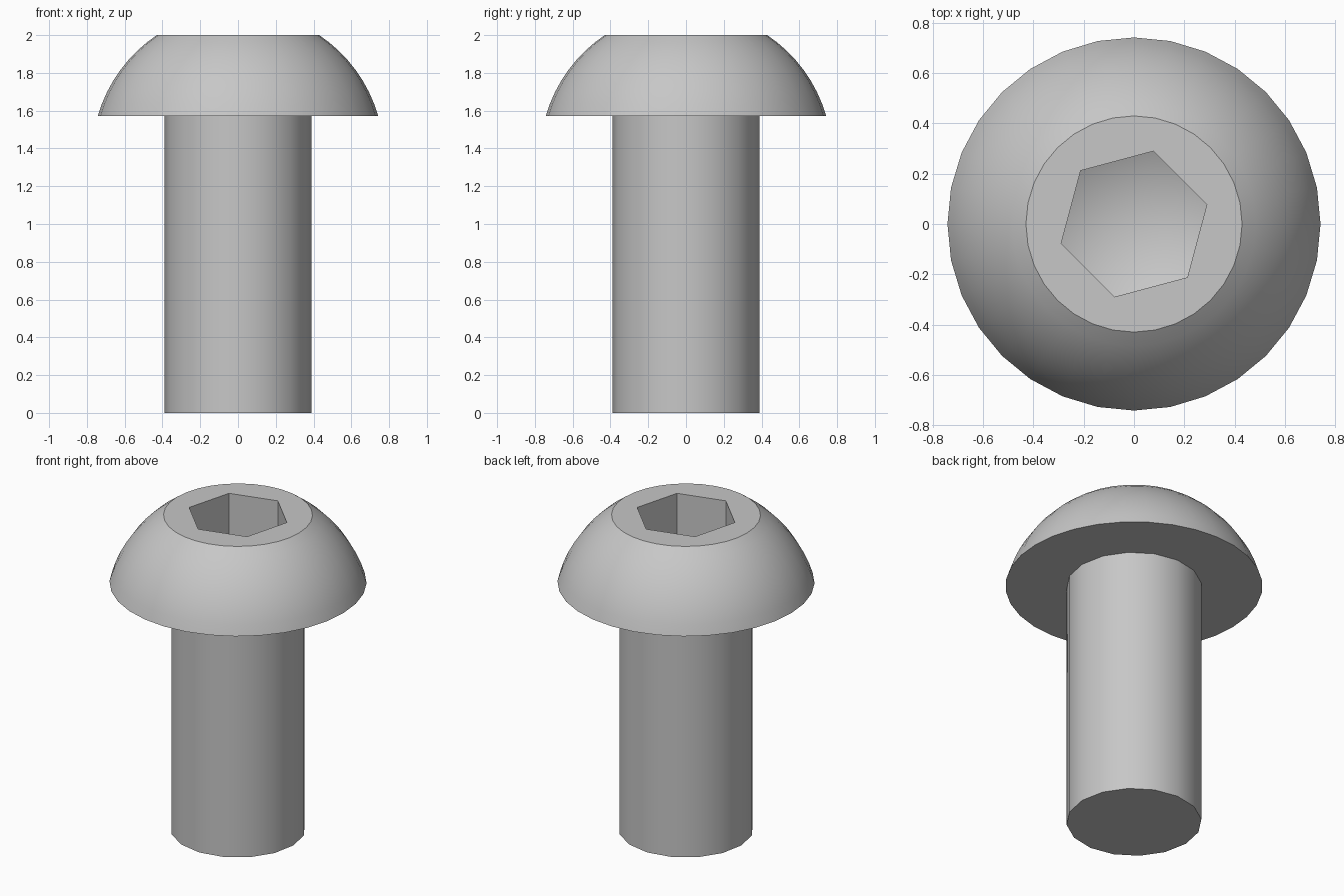
import bpy, bmesh
from math import sin, cos, pi, radians, asin, sqrt

cube = bpy.data.objects.get("Cube")
if cube:
    bpy.data.objects.remove(cube, do_unlink=True)

TOP, UNDER = 2.0, 1.573          # head top and underside heights
HEAD_R, FLAT_R, SHANK_R = 0.742, 0.43, 0.39
SOCKET_R, SOCKET_FLOOR, SOCKET_TIP = 0.30, 1.73, 1.58
DOME_STEPS = 8

steel = bpy.data.materials.new("grey steel")
steel.use_nodes = True
colour = (0.57, 0.57, 0.57, 1)
steel.diffuse_color = colour
steel.node_tree.nodes["Principled BSDF"].inputs["Base Color"].default_value = colour

bm = bmesh.new()


def ring(radius, z, sides, turn=0.0):
    """Closed loop of vertices, with its edges."""
    verts = [bm.verts.new((radius * cos(turn + 2 * pi * i / sides),
                           radius * sin(turn + 2 * pi * i / sides), z))
             for i in range(sides)]
    edges = [bm.edges.new((verts[i - 1], verts[i])) for i in range(sides)]
    return verts, edges


def skin(a, b):
    """Quads between two rings with the same number of sides."""
    for i in range(len(a[0])):
        bm.faces.new((a[0][i - 1], a[0][i], b[0][i], b[0][i - 1]))


def flat_between(outer, inner):
    """Flat annular face between two rings of different side counts."""
    bmesh.ops.triangle_fill(bm, edges=outer[1] + inner[1],
                            use_beauty=True, normal=(0, 0, 1))


# Domed head: part of a sphere centred on the axis
centre = ((FLAT_R**2 + TOP**2) - (HEAD_R**2 + UNDER**2)) / (2 * (TOP - UNDER))
sphere_r = sqrt(HEAD_R**2 + (UNDER - centre)**2)
low, high = asin(HEAD_R / sphere_r), asin(FLAT_R / sphere_r)
dome = []
for k in range(DOME_STEPS + 1):
    a = low + (high - low) * k / DOME_STEPS
    dome.append(ring(sphere_r * sin(a), centre + sphere_r * cos(a), 32))
for a, b in zip(dome, dome[1:]):
    skin(a, b)

# Hexagonal socket with a conical floor
mouth = ring(SOCKET_R, TOP, 6, radians(15))
floor = ring(SOCKET_R, SOCKET_FLOOR, 6, radians(15))
flat_between(dome[-1], mouth)
skin(mouth, floor)
tip = bm.verts.new((0, 0, SOCKET_TIP))
for i in range(6):
    bm.faces.new((floor[0][i - 1], floor[0][i], tip))

# Shank, joined to the underside of the head
shank_top = ring(SHANK_R, UNDER, 16)
shank_end = ring(SHANK_R, 0, 16)
flat_between(dome[0], shank_top)
skin(shank_top, shank_end)
bm.faces.new(shank_end[0])

bmesh.ops.recalc_face_normals(bm, faces=bm.faces[:])
mesh = bpy.data.meshes.new("button_head_bolt")
bm.to_mesh(mesh)
bm.free()
mesh.materials.append(steel)
bolt = bpy.data.objects.new("button_head_bolt", mesh)
bpy.context.collection.objects.link(bolt)

# Smooth the round surfaces, keep rims and socket corners sharp
bpy.ops.object.select_all(action="DESELECT")
bolt.select_set(True)
bpy.context.view_layer.objects.active = bolt
bpy.ops.object.shade_smooth_by_angle(angle=radians(30))
